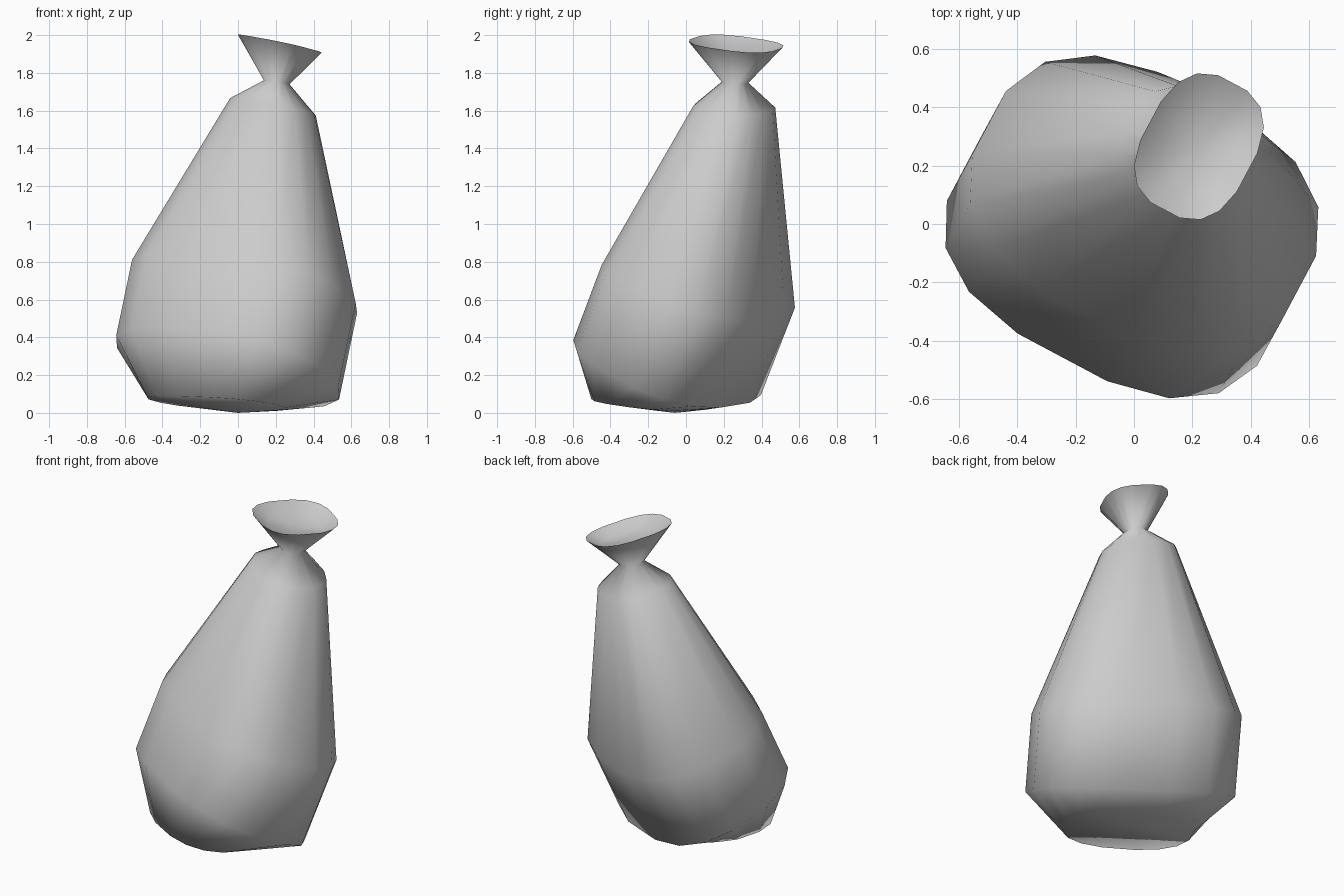
import bpy, bmesh, math

cube = bpy.data.objects.get("Cube")
if cube:
    bpy.data.objects.remove(cube, do_unlink=True)

SIDES = 16
TURN = math.radians(-28)


def add_ring(bm, centre, half_u, half_v, slope, power):
    """Rounded-rectangle loop lying in a tilted plane."""
    verts = []
    for i in range(SIDES):
        a = 2 * math.pi * (i + 0.5) / SIDES
        c, s = math.cos(a), math.sin(a)
        u = half_u * math.copysign(abs(c) ** (2 / power), c)
        v = half_v * math.copysign(abs(s) ** (2 / power), s)
        dx = u * math.cos(TURN) - v * math.sin(TURN)
        dy = u * math.sin(TURN) + v * math.cos(TURN)
        z = centre[2] + slope[0] * dx + slope[1] * dy
        verts.append(bm.verts.new((centre[0] + dx, centre[1] + dy, max(z, 0))))
    return verts


def cap(bm, loop, point):
    tip = bm.verts.new(point)
    for i in range(SIDES):
        bm.faces.new((loop[i], loop[(i + 1) % SIDES], tip))


# Leaning sections: centre, half sizes, tilt, squareness
sections = [
    ((-0.11, -0.18, 0.05), 0.38, 0.28, (-0.09, -0.10), 2.4),    # base
    ((-0.055, -0.10, 0.24), 0.61, 0.41, (-0.30, -0.40), 2.6),   # lower belly
    ((0.035, 0.065, 0.67), 0.61, 0.43, (-0.24, -0.30), 2.6),    # upper belly
    ((0.185, 0.255, 1.62), 0.225, 0.205, (-0.20, -0.05), 2.3),  # shoulder
    ((0.205, 0.26, 1.75), 0.065, 0.07, (-0.15, -0.04), 2.2),    # tied neck
    ((0.222, 0.265, 1.955), 0.19, 0.25, (-0.20, -0.04), 2.7),   # flared rim
    ((0.222, 0.262, 1.90), 0.115, 0.16, (-0.20, -0.04), 2.7),   # inside of mouth
]

bm = bmesh.new()
loops = [add_ring(bm, *s) for s in sections]
for low, high in zip(loops, loops[1:]):
    for i in range(SIDES):
        j = (i + 1) % SIDES
        bm.faces.new((low[i], low[j], high[j], high[i]))
cap(bm, loops[0], (0.0, -0.06, 0.0))
cap(bm, loops[-1], (0.222, 0.262, 1.89))
bmesh.ops.recalc_face_normals(bm, faces=bm.faces)

mesh = bpy.data.meshes.new("tied_sack")
bm.to_mesh(mesh)
bm.free()
sack = bpy.data.objects.new("tied_sack", mesh)
bpy.context.collection.objects.link(sack)

# Plain grey cloth
grey = bpy.data.materials.new("light_grey_cloth")
grey.use_nodes = True
colour = (0.6, 0.6, 0.6, 1)
grey.diffuse_color = colour
grey.node_tree.nodes["Principled BSDF"].inputs["Base Color"].default_value = colour
mesh.materials.append(grey)

# Soft shading, crisp only at the rim
bpy.context.view_layer.objects.active = sack
sack.select_set(True)
bpy.ops.object.shade_smooth_by_angle(angle=math.radians(100))
